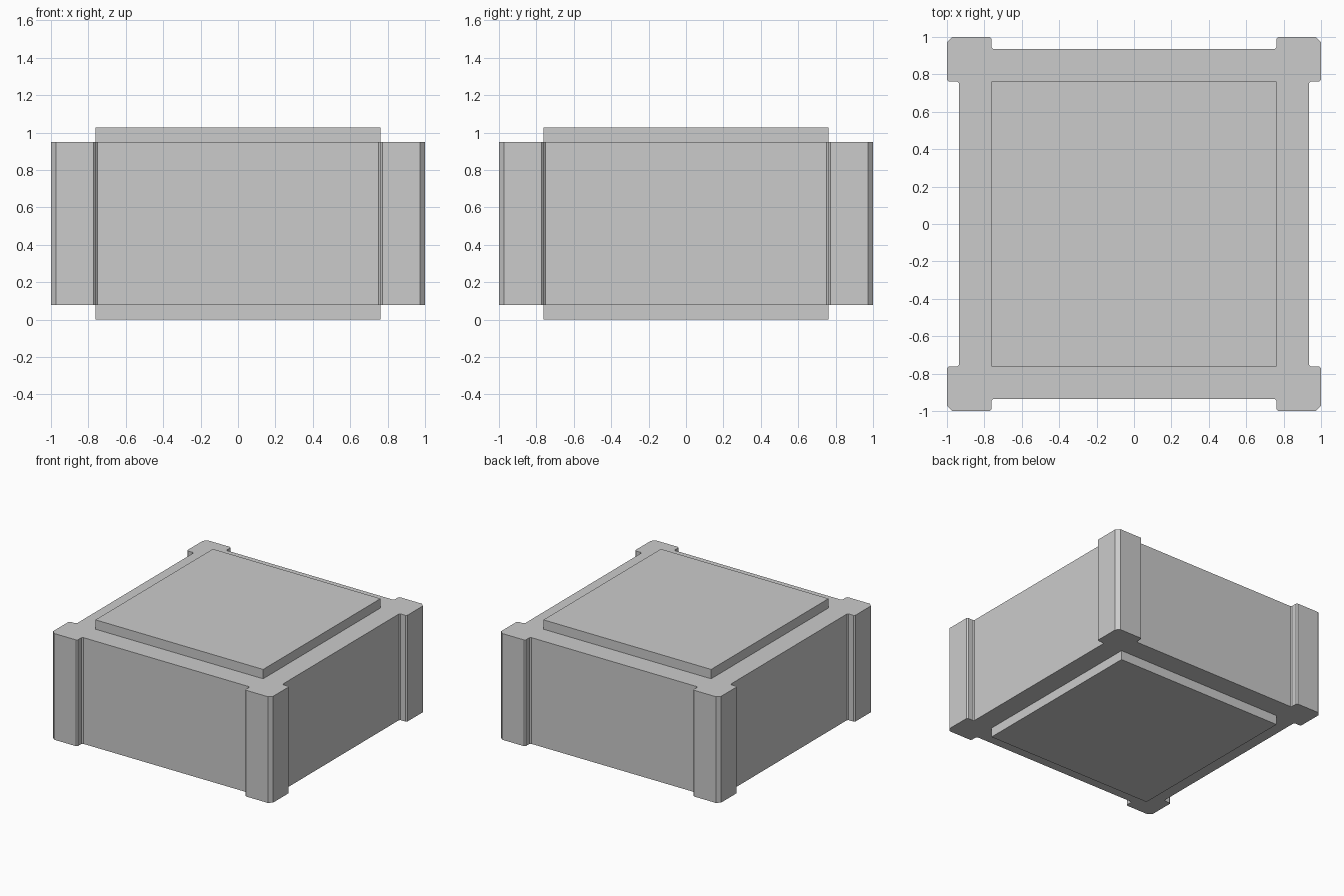
import bpy, bmesh
from mathutils import Matrix, Vector

if "Cube" in bpy.data.objects:
    bpy.data.objects.remove(bpy.data.objects["Cube"])


def prism(name, outline, z0, z1):
    """Extrude a closed counter-clockwise outline from z0 to z1."""
    bm = bmesh.new()
    base = bm.faces.new([bm.verts.new((x, y, z0)) for x, y in outline])
    top = bmesh.ops.extrude_face_region(bm, geom=[base], use_keep_orig=True)
    verts = [g for g in top["geom"] if isinstance(g, bmesh.types.BMVert)]
    bmesh.ops.translate(bm, verts=verts, vec=(0, 0, z1 - z0))
    bmesh.ops.recalc_face_normals(bm, faces=bm.faces)
    mesh = bpy.data.meshes.new(name)
    bm.to_mesh(mesh)
    bm.free()
    obj = bpy.data.objects.new(name, mesh)
    bpy.context.collection.objects.link(obj)
    return obj


# Half of one corner post, mirrored over the diagonal, with small chamfers
wall, edge, c = 0.935, 0.762, 0.01
half = [(wall, edge - c), (wall + c, edge), (1 - c, edge), (1, edge + c), (1, 0.972)]
corner = half + [(y, x) for x, y in reversed(half)]

# Repeat the corner four times to get the body outline
outline = []
for turn in range(4):
    rot = Matrix.Rotation(turn * 1.5707963268, 2)
    outline += [tuple(rot @ Vector(p)) for p in corner]
prism("box_body", outline, 0.077, 0.95)

# Raised square plates on the top and bottom
square = [(-edge, -edge), (edge, -edge), (edge, edge), (-edge, edge)]
prism("top_plate", square, 0.94, 1.027)
prism("bottom_plate", square, 0.0, 0.087)
